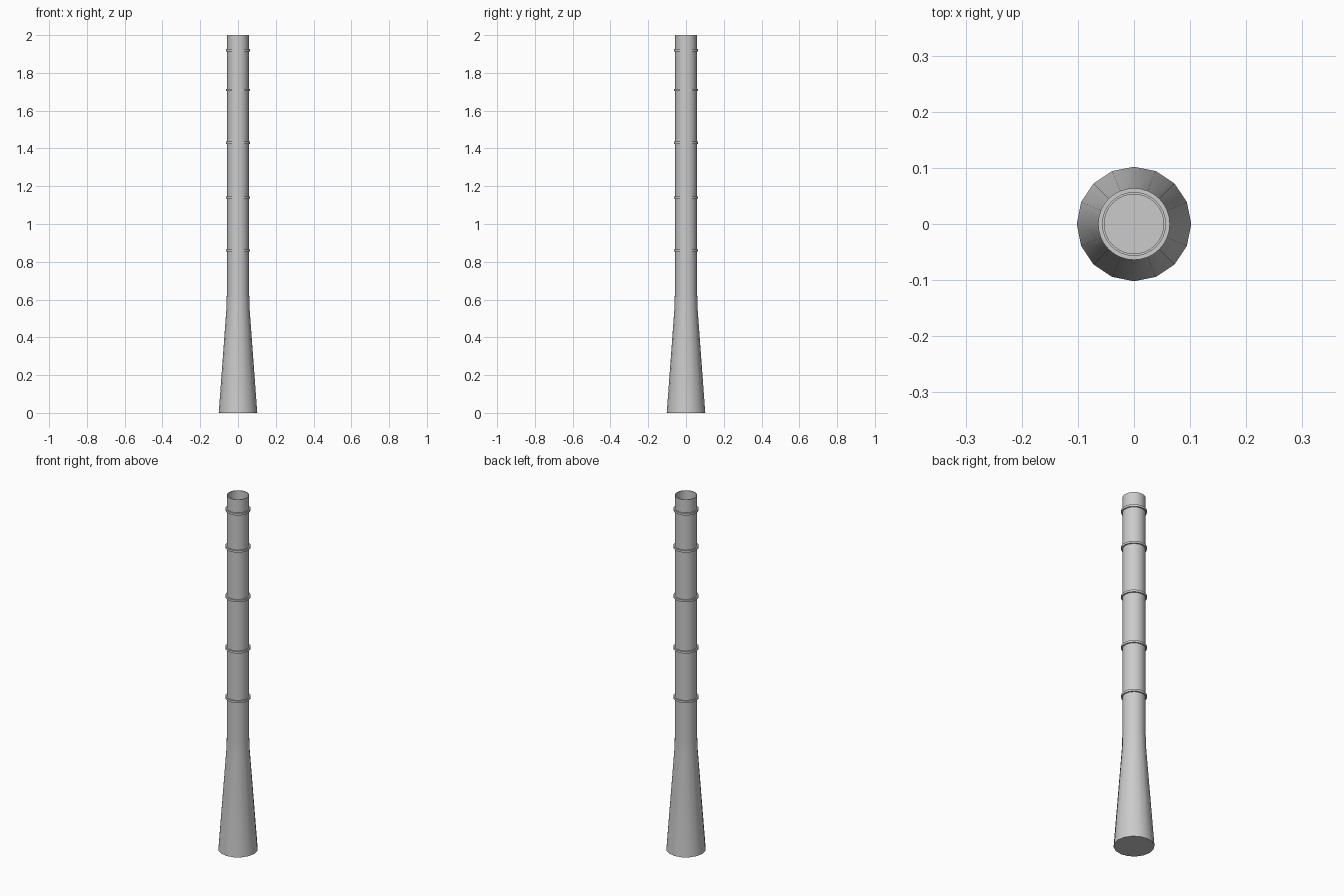
import bpy, bmesh, math

if "Cube" in bpy.data.objects:
    bpy.data.objects.remove(bpy.data.objects["Cube"])


def lathe(name, profile, sides, closed=False, cap_bottom=False):
    """Spin (radius, height) points around z; optionally close the profile or cap its start."""
    bm = bmesh.new()
    rows = []
    for r, z in profile:
        rows.append([bm.verts.new((r * math.cos(2 * math.pi * i / sides),
                                   r * math.sin(2 * math.pi * i / sides), z))
                     for i in range(sides)])
    pairs = list(zip(rows, rows[1:]))
    if closed:
        pairs.append((rows[-1], rows[0]))
    for a, b in pairs:
        for i in range(sides):
            j = (i + 1) % sides
            bm.faces.new((a[i], a[j], b[j], b[i]))
    if cap_bottom:
        bm.faces.new(rows[0][::-1])
    mesh = bpy.data.meshes.new(name)
    bm.to_mesh(mesh)
    bm.free()
    obj = bpy.data.objects.new(name, mesh)
    bpy.context.collection.objects.link(obj)
    bpy.context.view_layer.objects.active = obj
    obj.select_set(True)
    bpy.ops.object.shade_smooth_by_angle(angle=math.radians(35))
    obj.select_set(False)
    return obj


# flared foot with a short straight collar
lathe("flared_base", [(0.102, 0), (0.060, 0.57), (0.060, 0.62)], 16, cap_bottom=True)

# hollow upper pipe, open at the top
lathe("pipe", [(0.057, 0.57), (0.057, 2.0), (0.053, 2.0), (0.053, 0.57)], 32, closed=True)

# thin clamp bands around the pipe
for n, z in enumerate((0.86, 1.14, 1.43, 1.71, 1.92)):
    lathe(f"band_{n + 1}", [(0.056, z - 0.006), (0.064, z - 0.006),
                            (0.064, z + 0.006), (0.056, z + 0.006)], 32, closed=True)
